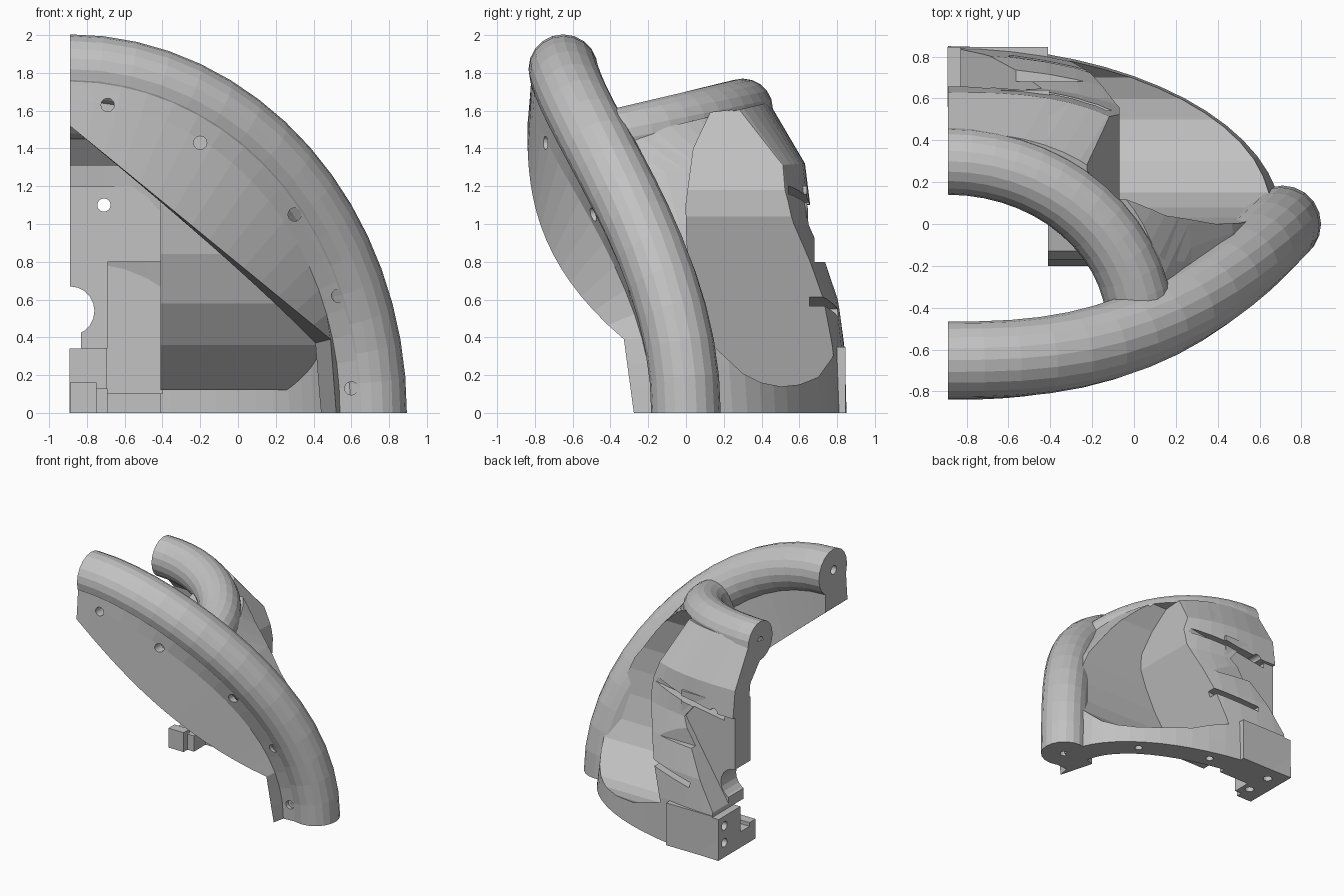
import bpy, bmesh
from math import sin, cos, acos, pi, radians
from mathutils import Vector, Matrix

if "Cube" in bpy.data.objects:
    bpy.data.objects.remove(bpy.data.objects["Cube"])

EDGE = -0.89  # flat cut plane on the model's right
grey = bpy.data.materials.new("plain grey")
grey.use_nodes = True
grey.diffuse_color = (0.54, 0.54, 0.54, 1)
grey.node_tree.nodes["Principled BSDF"].inputs["Base Color"].default_value = grey.diffuse_color


def finish(name, bm):
    bmesh.ops.recalc_face_normals(bm, faces=bm.faces)
    mesh = bpy.data.meshes.new(name)
    bm.to_mesh(mesh)
    bm.free()
    mesh.materials.append(grey)
    obj = bpy.data.objects.new(name, mesh)
    bpy.context.scene.collection.objects.link(obj)
    return obj


def loft(name, rings):
    bm = bmesh.new()
    rows = [[bm.verts.new(p) for p in ring] for ring in rings]
    n = len(rows[0])
    for a, b in zip(rows, rows[1:]):
        for i in range(n):
            j = (i + 1) % n
            bm.faces.new((a[i], a[j], b[j], b[i]))
    bm.faces.new(rows[0])
    bm.faces.new(rows[-1])
    return finish(name, bm)


def prism(name, points, axis, lo, hi):
    def place(p, d):
        q = list(p)
        q.insert(axis, d)
        return q
    return loft(name, [[place(p, d) for p in points] for d in (lo, hi)])


def box(name, x0, x1, y0, y1, z0, z1, tilt=0):
    obj = prism(name, [(x0, y0), (x1, y0), (x1, y1), (x0, y1)], 2, z0, z1)
    if tilt:
        mid = Vector(((x0 + x1) / 2, (y0 + y1) / 2, (z0 + z1) / 2))
        obj.data.transform(Matrix.Translation(mid) @ Matrix.Rotation(radians(tilt), 4, 'Y')
                           @ Matrix.Translation(-mid))
    return obj


def boolean(obj, other, operation):
    mod = obj.modifiers.new("cut", 'BOOLEAN')
    mod.operation, mod.object, mod.solver = operation, other, 'EXACT'
    graph = bpy.context.evaluated_depsgraph_get()
    mesh = bpy.data.meshes.new_from_object(obj.evaluated_get(graph))
    obj.modifiers.clear()
    obj.data = mesh
    bpy.data.objects.remove(other)


def drill(obj, centre, axis, depth, radius=0.035):
    bm = bmesh.new()
    turn = {'X': Matrix.Rotation(pi / 2, 4, 'Y'), 'Y': Matrix.Rotation(pi / 2, 4, 'X'),
            'Z': Matrix.Identity(4)}[axis]
    bmesh.ops.create_cone(bm, cap_ends=True, segments=20, radius1=radius, radius2=radius,
                          depth=depth, matrix=Matrix.Translation(centre) @ turn)
    boolean(obj, finish("drill", bm), 'DIFFERENCE')


def frame(path, t, radial):
    along = (path(t + 0.001) - path(t - 0.001)).normalized()
    out = Vector((sin(t), 0, cos(t))) if radial else Vector((0, 0, 1))
    out = (out - along * out.dot(along)).normalized()
    return path(t), out, along.cross(out)


def tube(name, path, radius, steps, radial, sides=20):
    rings = []
    for i in range(steps + 1):
        c, out, side = frame(path, i / steps * pi / 2, radial)
        rings.append([c + radius * (out * cos(a) + side * sin(a))
                      for a in (2 * pi * k / sides for k in range(sides))])
    return loft(name, rings)


def front_path(t):
    return Vector((EDGE + 1.6 * sin(t), -0.65 * (1 - abs(sin(t)) ** 2.7), 1.82 * cos(t)))


def collar_path(t):
    y = -0.5 + 0.8 * cos(t)
    return Vector((EDGE + 0.92 * sin(t), y, 1.61 + 0.24 * (y - 0.3)))


# Tubes
front_tube = tube("front_tube", front_path, 0.184, 16, True)
collar_tube = tube("collar_tube", collar_path, 0.16, 14, False)
drill(front_tube, (EDGE, -0.66, 1.83), 'X', 0.2)
drill(front_tube, (0.71, 0, 0), 'Z', 0.2)
drill(collar_tube, (EDGE, 0.3, 1.61), 'X', 0.2)


# Curved flange leaving the front of the tube
def flange_y(x, z):
    return -0.84 + 0.75 * ((x - EDGE) / 1.6) ** 2.6 + 0.06 * max(0, 0.4 - z)


rings = []
for i in range(19):
    c, out, side = frame(front_path, i / 18 * pi / 2, True)
    f = min(1, i / 15)
    x, z = EDGE + 1.38 * f, 1.52 - 1.13 * f
    if i > 15:
        x, z = 0.49 + 0.01 * (i - 15), 0.13 * (18 - i)
    y = flange_y(x, z)
    ring = [c + 0.17 * side - 0.06 * out, c + 0.172 * side - 0.09 * out,
            c + 0.178 * side - 0.17 * out, Vector((x, y, z)),
            Vector((x - 0.08 * f ** 3, y + 0.29, z - 0.02 * f)), c - 0.1 * side]
    for p in ring:
        p.x, p.z = max(EDGE, p.x), max(0, p.z)
        if i == 18:
            p.z = 0
    rings.append(ring)
flange = loft("front_flange", rings)
for x, y, z in ((-0.69, -0.82, 1.63), (-0.2, -0.77, 1.43), (0.3, -0.53, 1.05),
                (0.53, -0.35, 0.62), (0.6, -0.25, 0.13)):
    drill(flange, (x, y, z), 'Y', 0.2)

# Rear shell: height, back depth, corner roundness, wall, tilt, outward push at the tube
levels = [(0, 0.85, 1, 0.2, 0, 0), (0.35, 0.84, 1, 0.2, 0, 0), (0.6, 0.81, 0.95, 0.2, 0, 0.02),
          (0.8, 0.75, 0.9, 0.2, 0, 0.05), (1.0, 0.67, 0.8, 0.2, 0, 0.08),
          (1.3, 0.63, 0.72, 0.2, 0.06, 0.12), (1.61, 0.44, 0.85, 0.25, 0.24, 0)]


def shell_ring(level, inner):
    z, back, power, wall, tilt, push = level
    end = front_path(acos(z / 1.82))
    ex, ey = end.x + 0.4 * push, end.y + push
    if level is levels[-1]:
        ex, ey = 0.15, -0.5
    if inner:
        ex, back = ex - wall, back - wall
    ring = []
    for k in range(17):
        a = k / 16 * pi / 2
        x = EDGE + (ex - EDGE) * sin(a) ** power
        y = ey + (back - ey) * max(0, cos(a)) ** power
        ring.append(Vector((x, y, z + tilt * (y - 0.3))))
    if inner:
        ring = [Vector((-1.2, back, ring[0].z))] + ring
        ring += [Vector((ex, -1.5, ring[-1].z)), Vector((-1.2, -1.5, ring[-1].z))]
    else:
        ring += [Vector((end.x - 0.05, min(ey, end.y), ring[-1].z)),
                 Vector((EDGE, min(ey, end.y), ring[-1].z))]
    return ring


def outer(name):
    return loft(name, [shell_ring(v, False) for v in levels])


shell = outer("rear_shell")
cavity = [shell_ring(v, True) for v in levels]
cavity = ([[p - Vector((0, 0, 0.2)) for p in cavity[0]]] + cavity
          + [[p + Vector((0, 0, 0.3)) for p in cavity[-1]]])
boolean(shell, loft("cavity", cavity), 'DIFFERENCE')

# Side pocket with its thick inner wall
pocket_wall = prism("pocket_wall", [(-0.2, 1.1), (-0.16, 0.84), (-0.06, 0.58), (0.1, 0.36),
                    (0.36, 0.12), (1, 0.12), (1, 1.7), (0, 1.7), (-0.17, 1.45)], 0, -0.41, 1.2)
boolean(pocket_wall, outer("limit"), 'INTERSECT')
boolean(shell, pocket_wall, 'UNION')
for part in (shell, collar_tube):
    scoop = prism("scoop", [(0, 1.1), (0.005, 0.9), (0.03, 0.7), (0.08, 0.5), (0.15, 0.35),
                  (0.3, 0.21), (0.4, 0.16), (0.5, 0.14), (0.6, 0.15), (0.7, 0.19), (0.8, 0.33),
                  (1, 0.6), (1, 1.5), (0.3, 1.61), (0.13, 1.59), (0.04, 1.4)], 0, -0.6, 1.2)
    boolean(scoop, prism("scoop_end", [(-0.26, 1.7), (-0.07, 1.18), (-0.07, 1.04), (-0.43, -0.05),
                         (1.3, -0.05), (1.3, 1.7)], 1, -0.5, 1.5), 'INTERSECT')
    boolean(part, scoop, 'DIFFERENCE')

# Flat inner wall with a recess, and the flat diagonal panel behind it
boolean(shell, box("upper_wall", EDGE, -0.405, 0.43, 0.64, 0.8, 1.2), 'UNION')
boolean(shell, box("post", EDGE, -0.69, 0.431, 0.7, 0.34, 0.9), 'UNION')
boolean(shell, box("recess_wall", -0.7, -0.4, 0.55, 0.7, 0.1, 0.85), 'UNION')
boolean(shell, prism("panel_cut", [(-1, 1.1), (-0.52, 1.1), (-0.44, 1.0), (-0.84, 0.36),
                     (-1, 0.36)], 1, 0.63, 1), 'DIFFERENCE')

# Rear ledge and louvres
boolean(shell, box("ledge", -0.6, 0.1, 0.68, 1, 0.8, 1.0), 'DIFFERENCE')
for z, x0 in ((1.14, -0.8), (0.58, -0.6)):
    boolean(shell, box("groove", x0, 0.05, 0.77 - 0.2 * z, 1, z - 0.022, z + 0.022, -9), 'DIFFERENCE')

# Mounting block with a channelled foot
boolean(shell, box("mounting_block", -0.891, -0.41, 0.56, 0.845, 0, 0.35), 'UNION')
boolean(shell, box("foot", EDGE, -0.69, 0.41, 0.7, 0, 0.13), 'UNION')
boolean(shell, box("lip", EDGE, -0.75, 0.36, 0.44, 0, 0.16), 'UNION')
for y, z in ((0.5, 0.12), (0.72, 0.26)):
    drill(shell, (-0.76, y, 0), 'Z', 0.16)
    drill(shell, (EDGE, 0.77, z), 'X', 0.16)

# Bore, slot and screw holes
drill(shell, (EDGE, 0.6, 0.54), 'Y', 1, 0.13)
boolean(shell, box("slot", -1, -0.83, 0.1, 1.1, 0.34, 0.5), 'DIFFERENCE')
drill(shell, (-0.71, 0.5, 1.1), 'Y', 1)
for a in (27, 54):
    drill(shell, (EDGE + 1.5 * sin(radians(a)), 0.75 * cos(radians(a)), 0), 'Z', 0.16, 0.03)
